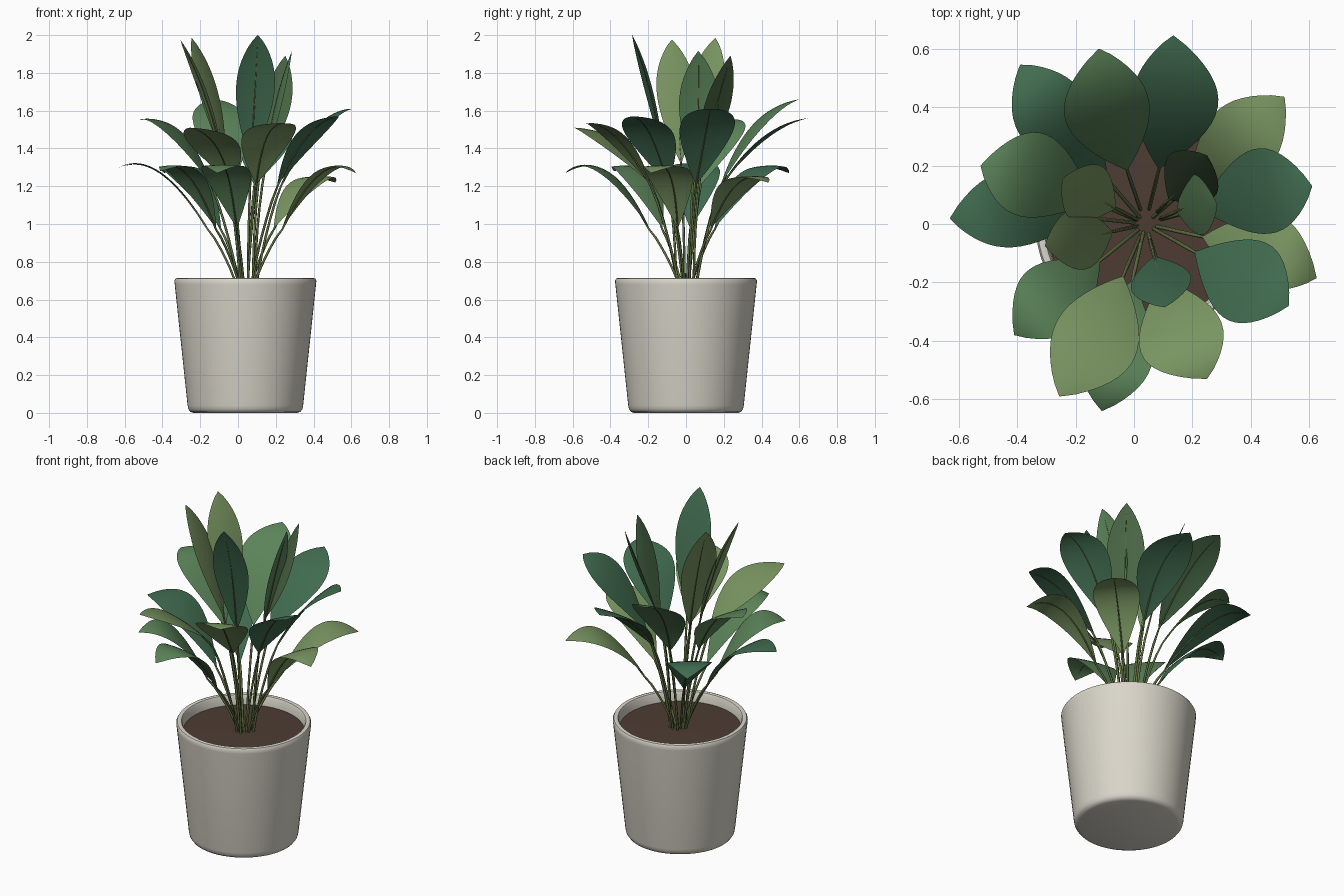
import bpy, bmesh, math, random
from mathutils import Vector

if "Cube" in bpy.data.objects:
    bpy.data.objects.remove(bpy.data.objects["Cube"])

random.seed(4)
CX = 0.039  # pot axis, slightly off the overall centre


def material(name, rgb):
    m = bpy.data.materials.new(name)
    m.diffuse_color = (*rgb, 1)
    m.use_nodes = True
    m.node_tree.nodes["Principled BSDF"].inputs["Base Color"].default_value = m.diffuse_color
    return m


GREENS = {
    "light": material("leaf_light", (0.19, 0.30, 0.12)),
    "mid": material("leaf_mid", (0.105, 0.23, 0.10)),
    "dark": material("leaf_dark", (0.053, 0.15, 0.08)),
    "olive": material("leaf_olive", (0.07, 0.135, 0.06)),
}
STEM = material("stem_green", (0.12, 0.17, 0.055))
POT = material("pot_cream", (0.70, 0.67, 0.59))
SOIL = material("soil_brown", (0.075, 0.046, 0.033))


def finish(name, bm, mat, angle=40):
    me = bpy.data.meshes.new(name)
    bm.to_mesh(me)
    bm.free()
    ob = bpy.data.objects.new(name, me)
    bpy.context.collection.objects.link(ob)
    me.materials.append(mat)
    bpy.ops.object.select_all(action="DESELECT")
    bpy.context.view_layer.objects.active = ob
    ob.select_set(True)
    bpy.ops.object.shade_smooth_by_angle(angle=math.radians(angle))
    return ob


def lathe(name, profile, mat, steps=64):
    bm = bmesh.new()
    vs = [bm.verts.new((r, 0, z)) for r, z in profile]
    es = [bm.edges.new(p) for p in zip(vs, vs[1:])]
    bmesh.ops.spin(bm, geom=vs + es, axis=(0, 0, 1), cent=(0, 0, 0),
                   angle=math.tau, steps=steps)
    bmesh.ops.remove_doubles(bm, verts=bm.verts, dist=1e-5)
    bmesh.ops.recalc_face_normals(bm, faces=bm.faces)
    ob = finish(name, bm, mat)
    ob.location.x = CX
    return ob


# Tapered pot with rounded foot and rim, soil set a little below the rim
lathe("pot", [(0, 0), (0.275, 0), (0.292, 0.006), (0.302, 0.02), (0.306, 0.04),
              (0.374, 0.68), (0.376, 0.70), (0.370, 0.711), (0.358, 0.715),
              (0.347, 0.711), (0.341, 0.70), (0.336, 0.64), (0.333, 0.60)], POT)
lathe("soil", [(0, 0.657), (0.2, 0.656), (0.338, 0.653)], SOIL)


def arc(a, b, c, t):
    """Quadratic through a (t=0), b (t=.5) and c (t=1)."""
    return a * (1 - t) * (1 - 2 * t) + b * 4 * t * (1 - t) + c * t * (2 * t - 1)


def leaf(i, base, mid, tip, width, cup, mat, rows=16, cols=6):
    bm = bmesh.new()
    d = tip - base
    side = Vector((-d.y, d.x, 0)).normalized()
    grid = []
    for r in range(rows + 1):
        t = r / rows
        p = arc(base, mid, tip, t)
        tan = arc(base, mid, tip, t + 0.01) - arc(base, mid, tip, t - 0.01)
        up = tan.cross(side).normalized()
        if up.z < 0:
            up.negate()
        k = max(math.sin(math.pi * t ** 1.08), 0.004) ** 0.82
        w = width / 2 * k
        grid.append([])
        for c in range(cols + 1):
            s = 2 * c / cols - 1
            grid[-1].append(bm.verts.new(p + side * s * w + up * cup * k * s * s))
    for r in range(rows):
        for c in range(cols):
            bm.faces.new((grid[r][c], grid[r + 1][c], grid[r + 1][c + 1], grid[r][c + 1]))
    bmesh.ops.recalc_face_normals(bm, faces=bm.faces)
    finish(f"leaf_{i:02d}", bm, mat, 60)


def stem(i, base, mid, tip):
    """Stalk from the soil that runs on as a tapering midrib under the leaf."""
    out = Vector((base.x - CX, base.y, 0)).normalized()
    foot = Vector((CX, 0, 0.65)) + out * random.uniform(0.025, 0.06)
    bend = foot.lerp(base, 0.5) - out * 0.015
    pts = [(arc(foot, bend, base, k / 6), 1.0) for k in range(6)]
    pts += [(arc(base, mid, tip, k / 10) + out * 0.002 - Vector((0, 0, 0.006)),
             0.8 - 0.7 * k / 9) for k in range(10)]
    cu = bpy.data.curves.new(f"stem_{i:02d}", "CURVE")
    cu.dimensions = "3D"
    cu.bevel_depth = 0.0065
    cu.bevel_resolution = 1
    cu.use_fill_caps = True
    sp = cu.splines.new("POLY")
    sp.points.add(len(pts) - 1)
    for q, (p, rad) in zip(sp.points, pts):
        q.co = (*p, 1)
        q.radius = rad
    cu.materials.append(STEM)
    bpy.context.collection.objects.link(bpy.data.objects.new(f"stem_{i:02d}", cu))


# Three tiers: leaf-base radius and height, width, cup,
# then leaves as (colour, tip x, tip y, tip z, mid x, mid y, mid z)
LOW = (0.20, 0.98, 0.26, -0.008, [
    ("light", 0.515, 0.435, 1.22, 0.36, 0.28, 1.225),
    ("dark", -0.39, 0.545, 1.27, -0.27, 0.36, 1.275),
    ("dark", -0.63, 0.02, 1.30, -0.41, 0.05, 1.275),
    ("mid", -0.41, -0.38, 1.28, -0.27, -0.25, 1.27),
    ("mid", -0.11, -0.64, 1.27, -0.06, -0.43, 1.28),
    ("light", 0.625, -0.185, 1.27, 0.44, -0.09, 1.275)])
MIDDLE = (0.195, 1.21, 0.295, -0.008, [
    ("dark", 0.61, 0.13, 1.61, 0.43, 0.11, 1.515),
    ("dark", 0.135, 0.645, 1.56, 0.14, 0.41, 1.46),
    ("mid", -0.12, 0.60, 1.66, -0.09, 0.38, 1.53),
    ("mid", -0.525, 0.20, 1.55, -0.34, 0.165, 1.495),
    ("light", -0.255, -0.59, 1.51, -0.125, -0.385, 1.43),
    ("light", 0.25, -0.53, 1.53, 0.155, -0.375, 1.47),
    ("dark", 0.53, -0.28, 1.57, 0.375, -0.19, 1.48)])
TALL = (0.115, 1.32, 0.21, -0.008, [
    ("light", -0.305, -0.075, 1.975, -0.175, -0.05, 1.69),
    ("light", -0.245, 0.155, 1.985, -0.15, 0.10, 1.70),
    ("olive", 0.25, 0.235, 1.89, 0.19, 0.155, 1.61),
    ("mid", 0.285, 0.065, 1.915, 0.205, 0.065, 1.63),
    ("dark", 0.105, -0.285, 2.0, 0.09, -0.19, 1.71)])

n = 0
for rad, zb, width, cup, leaves in (LOW, MIDDLE, TALL):
    for col, tx, ty, tz, mx, my, mz in leaves:
        n += 1
        tip, mid = Vector((tx, ty, tz)), Vector((mx, my, mz))
        d = Vector((mx - CX, my, 0)).normalized()
        base = Vector((CX, 0, zb)) + d * rad
        leaf(n, base, mid, tip, width, cup, GREENS[col])
        stem(n, base, mid, tip)
